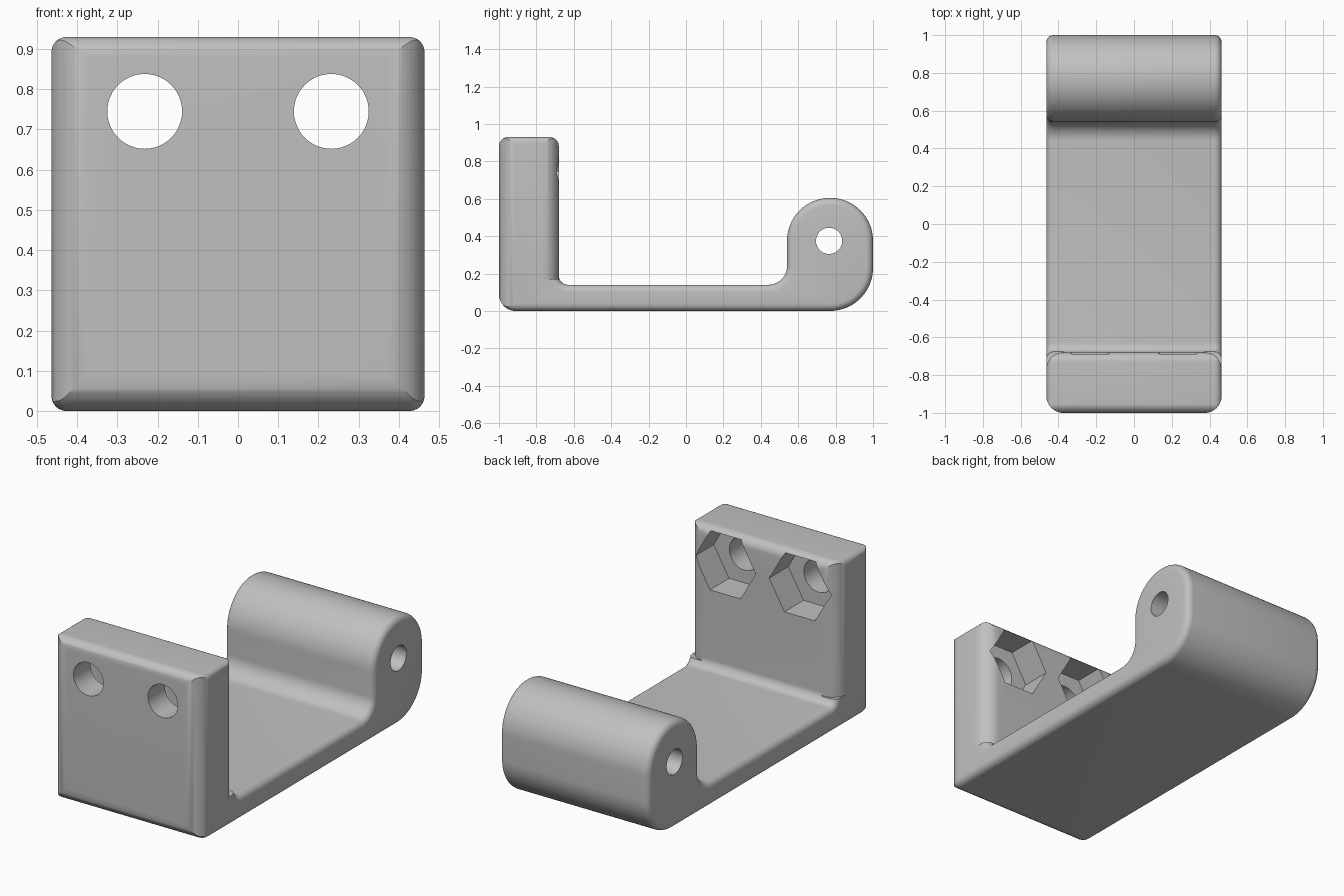
import bpy, bmesh
from math import cos, sin, pi, radians
from mathutils import Vector

cube = bpy.data.objects.get("Cube")
if cube:
    bpy.data.objects.remove(cube, do_unlink=True)

HALF = 0.464            # half width of the bracket
FRONT, WALL_BACK = -1.0, -0.68
HOLE_X, HOLE_Z = 0.232, 0.745

grey = bpy.data.materials.new("plain grey")
grey.use_nodes = True
colour = (0.53, 0.53, 0.53, 1)
grey.diffuse_color = colour
grey.node_tree.nodes["Principled BSDF"].inputs["Base Color"].default_value = colour


def arc(u, v, r, start, end, steps=12):
    angles = [radians(start + (end - start) * i / steps) for i in range(steps + 1)]
    return [(u + r * cos(a), v + r * sin(a)) for a in angles]


def prism(name, points, place, direction, rim=0):
    """Extrude a flat outline; optionally round the rims at both ends."""
    bm = bmesh.new()
    base = bm.faces.new([bm.verts.new(place(u, v)) for u, v in points])
    extruded = bmesh.ops.extrude_face_region(bm, geom=[base], use_keep_orig=True)
    cap = next(g for g in extruded["geom"] if isinstance(g, bmesh.types.BMFace))
    bmesh.ops.translate(bm, verts=cap.verts, vec=direction)
    bmesh.ops.recalc_face_normals(bm, faces=bm.faces)
    if rim:
        edges = list({e for f in (base, cap) for e in f.edges})
        bmesh.ops.bevel(bm, geom=edges, offset=rim, segments=6, profile=0.5,
                        affect='EDGES', clamp_overlap=False)
    mesh = bpy.data.meshes.new(name)
    bm.to_mesh(mesh)
    bm.free()
    mesh.materials.append(grey)
    obj = bpy.data.objects.new(name, mesh)
    bpy.context.collection.objects.link(obj)
    return obj


def cut(target, cutter):
    cutter.hide_render = True
    mod = target.modifiers.new("cut", 'BOOLEAN')
    mod.operation, mod.solver, mod.object = 'DIFFERENCE', 'EXACT', cutter
    bpy.ops.object.modifier_apply(modifier=mod.name)
    bpy.data.objects.remove(cutter, do_unlink=True)


# Side outline: wall, floor and hinge barrel in one piece
outline = (arc(-0.91, 0.09, 0.09, 180, 270)
           + arc(0.77, 0.23, 0.23, 270, 360, 20)
           + arc(0.77, 0.375, 0.23, 0, 180, 40)
           + arc(0.44, 0.24, 0.1, 0, -90)
           + arc(-0.63, 0.19, 0.05, 270, 180)
           + arc(-0.73, 0.88, 0.05, 0, 90)
           + arc(-0.95, 0.88, 0.05, 90, 180))
bracket = prism("bracket", outline, lambda y, z: (-HALF, y, z),
                Vector((2 * HALF, 0, 0)), rim=0.038)
bpy.ops.object.select_all(action='DESELECT')
bracket.select_set(True)
bpy.context.view_layer.objects.active = bracket

# Round the upright corners of the wall
R, OUT = 0.09, 0.11
corner = arc(0, 0, R, 0, 90) + [(0, OUT), (OUT, OUT), (OUT, 0)]
for sx in (-1, 1):
    for sy, edge, bottom in ((-1, FRONT, -0.1), (1, WALL_BACK, 0.17)):
        cut(bracket, prism(
            "corner_cutter", corner,
            lambda u, v: (sx * (HALF - R + u), edge + sy * (v - R), bottom),
            Vector((0, 0, 1.1))))

# Bolt holes with hexagonal nut pockets behind
for sx in (-1, 1):
    def place(y):
        return lambda u, v: (sx * HOLE_X + u, y, HOLE_Z + v)
    cut(bracket, prism("bolt_hole_cutter", arc(0, 0, 0.093, 0, 360, 48)[:-1],
                       place(-1.1), Vector((0, 0.5, 0))))
    cut(bracket, prism("nut_pocket_cutter", arc(0, 0, 0.19, 0, 360, 6)[:-1],
                       place(WALL_BACK - 0.17), Vector((0, 0.3, 0))))

# Pin hole through the barrel
cut(bracket, prism("pin_hole_cutter", arc(0.765, 0.375, 0.07, 0, 360, 40)[:-1],
                   lambda y, z: (-0.6, y, z), Vector((1.2, 0, 0))))

bpy.ops.object.shade_smooth_by_angle(angle=radians(30))
